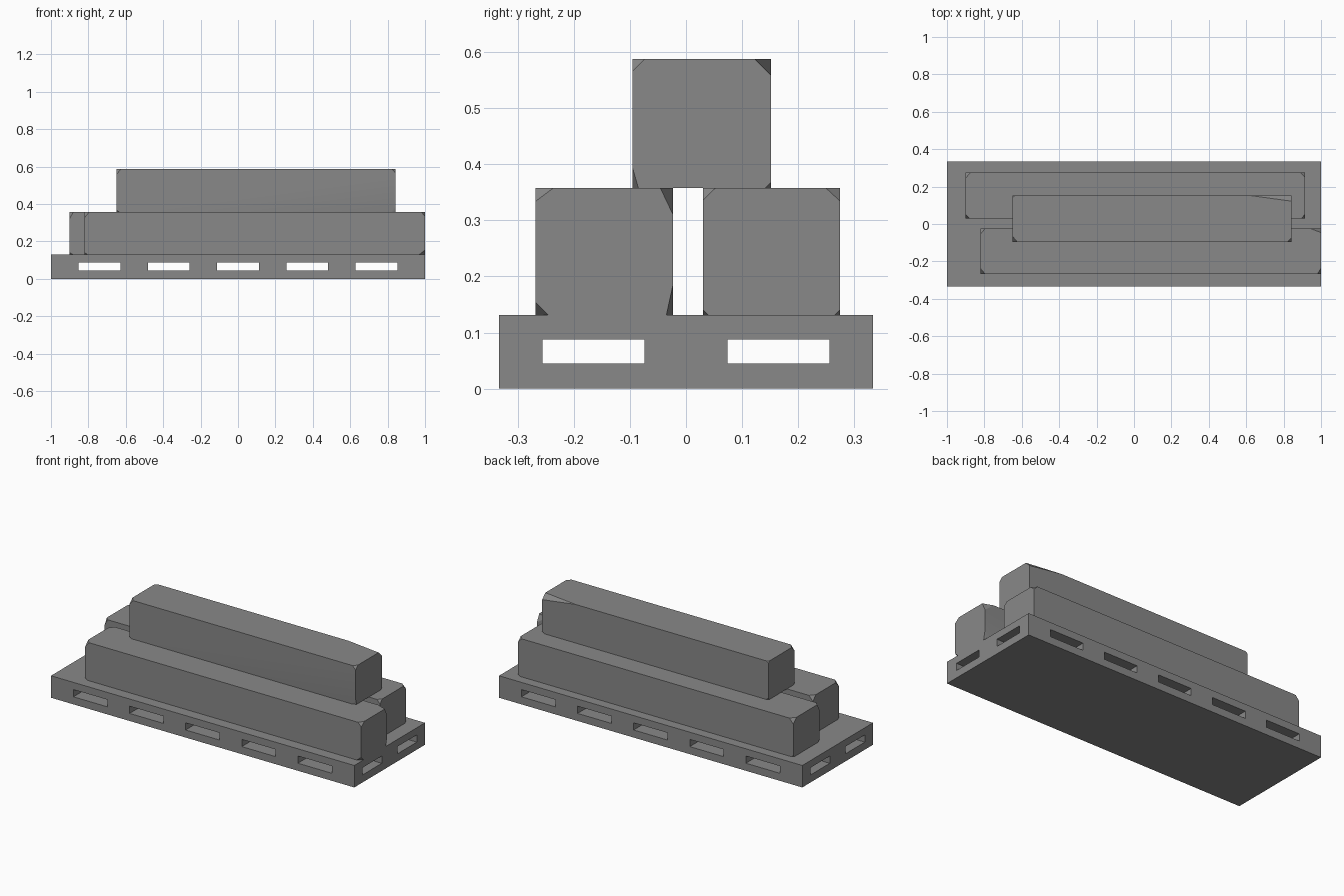
import bpy
import bmesh
from itertools import product
from mathutils import Vector

cube = bpy.data.objects.get("Cube")
if cube:
    bpy.data.objects.remove(cube, do_unlink=True)

# Single grey material
GREY = (0.25, 0.25, 0.25, 1.0)
grey = bpy.data.materials.new("plain grey")
grey.use_nodes = True
grey.diffuse_color = GREY
bsdf = next(n for n in grey.node_tree.nodes if n.type == 'BSDF_PRINCIPLED')
bsdf.inputs["Base Color"].default_value = GREY


def finish(name, bm):
    bmesh.ops.recalc_face_normals(bm, faces=bm.faces[:])
    mesh = bpy.data.meshes.new(name)
    bm.to_mesh(mesh)
    bm.free()
    mesh.materials.append(grey)
    obj = bpy.data.objects.new(name, mesh)
    bpy.context.collection.objects.link(obj)
    return obj


def beam(name, low, high, cuts):
    """Box with snipped corners; cuts maps corner signs to snip lengths in x, y, z."""
    bm = bmesh.new()
    for signs in product((-1, 1), repeat=3):
        corner = Vector(high[i] if s > 0 else low[i] for i, s in enumerate(signs))
        for i, length in enumerate(cuts.get(signs, (0.015, 0.01, 0.01))):
            point = corner.copy()
            point[i] -= signs[i] * length
            bm.verts.new(point)
    bmesh.ops.convex_hull(bm, input=bm.verts[:])
    bmesh.ops.dissolve_limit(bm, angle_limit=0.005, verts=bm.verts[:], edges=bm.edges[:])
    obj = finish(name, bm)
    bpy.ops.object.select_all(action='DESELECT')
    obj.select_set(True)
    bpy.context.view_layer.objects.active = obj
    bpy.ops.object.shade_smooth_by_angle(angle=0.5)


# Pallet: a grid of cells, left empty where the fork tunnels cross
xs = [-1.0]
for i in range(-2, 3):
    xs += [i * 0.37 - 0.112, i * 0.37 + 0.112]
xs.append(1.0)
ys = [-0.333, -0.256, -0.074, 0.074, 0.256, 0.333]
zs = [0.0, 0.045, 0.088, 0.131]
grid = (xs, ys, zs)


def solid(cell):
    inside = all(0 <= c < len(g) - 1 for c, g in zip(cell, grid))
    tunnel = cell[2] == 1 and (cell[0] % 2 == 1 or cell[1] % 2 == 1)
    return inside and not tunnel


bm = bmesh.new()
for cell in product(*(range(len(g) - 1) for g in grid)):
    if not solid(cell):
        continue
    for axis, side in product(range(3), (0, 1)):
        near = list(cell)
        near[axis] += 2 * side - 1
        if solid(near):
            continue
        u, v = (axis + 1) % 3, (axis + 2) % 3
        loop = []
        for du, dv in ((0, 0), (1, 0), (1, 1), (0, 1)):
            index = list(cell)
            index[axis] += side
            index[u] += du
            index[v] += dv
            loop.append(bm.verts.new([g[k] for g, k in zip(grid, index)]))
        bm.faces.new(loop if side else loop[::-1])
bmesh.ops.remove_doubles(bm, verts=bm.verts[:], dist=0.0001)
finish("pallet", bm)

# Stacked beams, two below and one on top
SNIP = (0.025, 0.03, 0.03)
beam("front_beam", (-0.82, -0.268, 0.131), (1.0, -0.023, 0.358), {
    (1, -1, 1): (0.02, 0.032, 0.024),
    (1, -1, -1): (0.03, 0.023, 0.023),
    (1, 1, 1): (0.06, 0.023, 0.048),
    (1, 1, -1): (0.06, 0.012, 0.055),
    (-1, -1, 1): SNIP,
    (-1, 1, 1): SNIP,
})
beam("back_beam", (-0.90, 0.03, 0.131), (0.915, 0.275, 0.358), {
    (1, -1, 1): (0.02, 0.023, 0.022),
    (1, 1, 1): (0.025, 0.026, 0.024),
    (-1, -1, 1): (0.02, 0.02, 0.035),
    (-1, 1, 1): SNIP,
})
beam("top_beam", (-0.65, -0.095, 0.358), (0.842, 0.152, 0.588), {
    (1, -1, 1): (0.02, 0.022, 0.022),
    (1, -1, -1): (0.025, 0.01, 0.035),
    (1, 1, 1): (0.22, 0.03, 0.03),
    (-1, -1, 1): SNIP,
})
